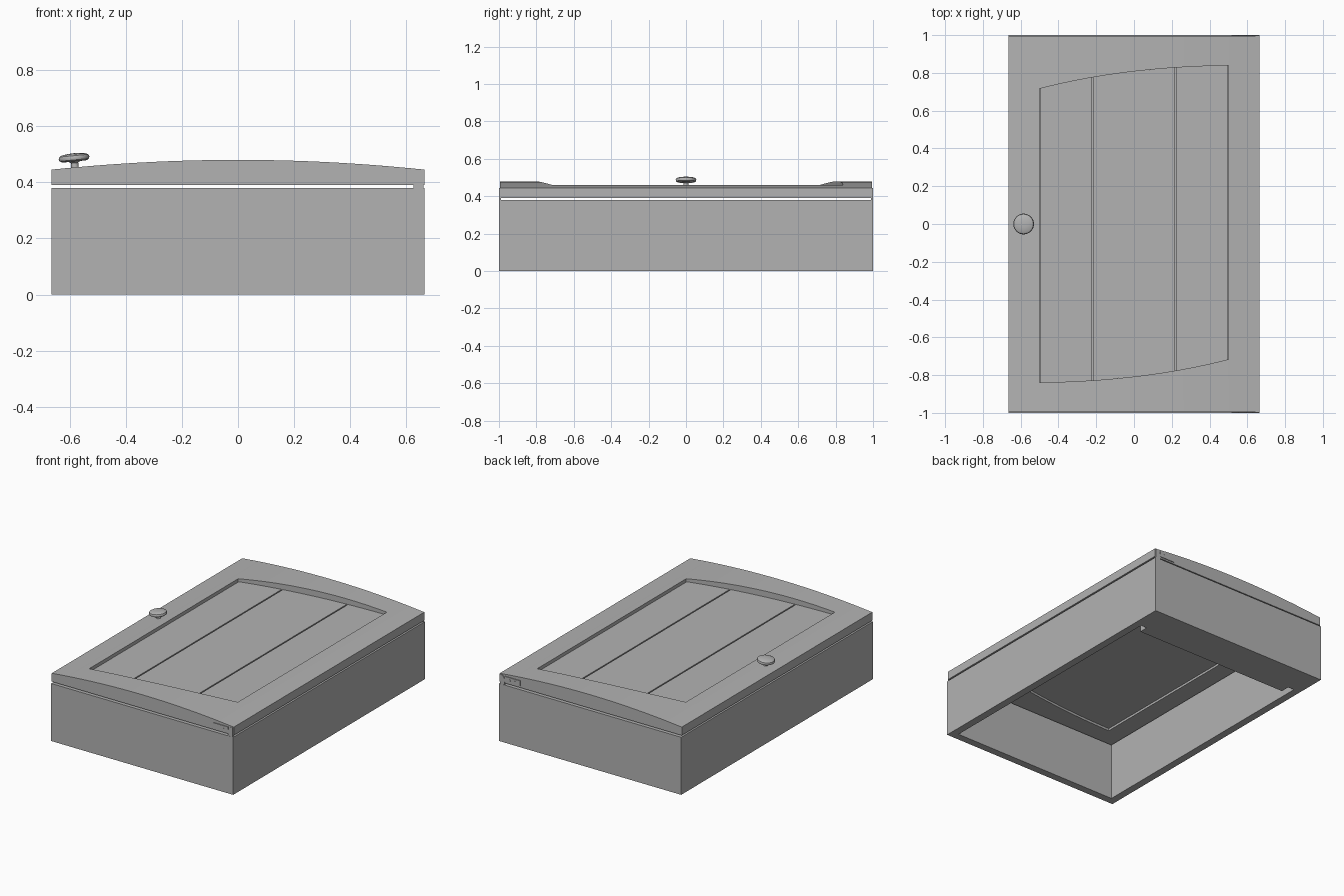
import bpy, bmesh, math
from mathutils import Matrix

if "Cube" in bpy.data.objects:
    bpy.data.objects.remove(bpy.data.objects["Cube"])

W, L = 0.665, 1.0          # half width and half length
BOX_H, DOOR_Z = 0.38, 0.39
WALL, STILE = 0.05, 0.5    # wall thickness, inner edge of stiles
END = 0.994                # half length of door

grey = bpy.data.materials.new("painted grey")
grey.diffuse_color = (0.45, 0.45, 0.45, 1)
grey.use_nodes = True
grey.node_tree.nodes["Principled BSDF"].inputs["Base Color"].default_value = grey.diffuse_color


def finish(name, bm):
    bmesh.ops.recalc_face_normals(bm, faces=bm.faces)
    me = bpy.data.meshes.new(name)
    bm.to_mesh(me)
    bm.free()
    me.materials.append(grey)
    ob = bpy.data.objects.new(name, me)
    bpy.context.collection.objects.link(ob)
    return ob


def smooth(ob, angle=35):
    bpy.ops.object.select_all(action='DESELECT')
    ob.select_set(True)
    bpy.context.view_layer.objects.active = ob
    bpy.ops.object.shade_smooth_by_angle(angle=math.radians(angle))


def box(name, x0, x1, y0, y1, z0, z1):
    bm = bmesh.new()
    bmesh.ops.create_cube(bm, size=1)
    for v in bm.verts:
        v.co = ((x0 + x1) / 2 + v.co.x * (x1 - x0),
                (y0 + y1) / 2 + v.co.y * (y1 - y0),
                (z0 + z1) / 2 + v.co.z * (z1 - z0))
    return finish(name, bm)


def prism(name, pts, axis, lo, hi):
    """Extrude a 2D outline along y or z."""
    bm = bmesh.new()
    place = (lambda p, d: (p[0], d, p[1])) if axis == 'y' else (lambda p, d: (p[0], p[1], d))
    f = bm.faces.new([bm.verts.new(place(p, lo)) for p in pts])
    new = bmesh.ops.extrude_face_region(bm, geom=[f])['geom']
    off = (0, hi - lo, 0) if axis == 'y' else (0, 0, hi - lo)
    bmesh.ops.translate(bm, vec=off, verts=[v for v in new if isinstance(v, bmesh.types.BMVert)])
    return finish(name, bm)


def crown(x):              # arched top of the door
    return 0.445 + 0.035 * (1 - (x / W) ** 2)


def edge(x):               # curved inner edge of the upper rail
    return 0.84 - 0.17 * ((W - x) / (2 * W)) ** 2.4


def loft(name, x0, x1, y_lo, y_hi, z_lo, z_hi, n):
    """Slab running along x whose sides and top follow functions of x."""
    bm = bmesh.new()
    rings = []
    for i in range(n + 1):
        x = x0 + (x1 - x0) * i / n
        a, b, h = y_lo(x), y_hi(x), z_hi(x)
        rings.append([bm.verts.new((x, y, z)) for y, z in ((a, z_lo), (b, z_lo), (b, h), (a, h))])
    for r, s in zip(rings, rings[1:]):
        for k in range(4):
            bm.faces.new((r[k], r[(k + 1) % 4], s[(k + 1) % 4], s[k]))
    bm.faces.new(rings[0])
    bm.faces.new(rings[-1])
    ob = finish(name, bm)
    smooth(ob)
    return ob


# Cabinet carcass: four walls, open at top and bottom
for s, side in ((-1, "left"), (1, "right")):
    a, b = sorted((s * W, s * (W - WALL)))
    box(side + "_wall", a, b, -L, L, 0, BOX_H)
for s, side in ((-1, "front"), (1, "back")):
    a, b = sorted((s * L, s * (L - WALL)))
    box(side + "_wall", -W + WALL, W - WALL, a, b, 0, BOX_H)

# Hanging rail with notched corners
i = W - WALL
prism("hanging_rail", [(-i, 0.95), (-i, 0.80), (-0.57, 0.80), (-0.57, 0.74),
                       (0.57, 0.74), (0.57, 0.80), (i, 0.80), (i, 0.95)], 'z', 0, 0.06)

# Door rails with curved inner edges
loft("upper_rail", -W, W, edge, lambda x: END, DOOR_Z, crown, 32)
loft("lower_rail", -W, W, lambda x: -END, lambda x: -edge(-x), DOOR_Z, crown, 32)

# Door stiles
low = lambda x: -edge(-x)
loft("left_stile", -W, -STILE, low, edge, DOOR_Z, crown, 6)
loft("right_stile", STILE, W, low, edge, DOOR_Z, crown, 6)

# Recessed panel: backing and three planks with grooves between
loft("panel_backing", -STILE, STILE, low, edge, 0.405, lambda x: 0.43, 20)
cuts = [-STILE, -0.22, 0.22, STILE]
for n, (a, b) in enumerate(zip(cuts, cuts[1:])):
    loft("plank_%d" % (n + 1), a + 0.004, b - 0.004, low, edge, 0.425, lambda x: 0.441, 12)

# Hinges on both ends of the right edge
for s, side in ((-1, "front"), (1, "back")):
    y0, y1 = sorted((s * (END - 0.004), s * 0.999))
    box(side + "_hinge_leaf", 0.515, 0.626, y0, y1, 0.40, 0.437)
    arc = [(0.661 - 0.035 * math.sin(t), 0.41 + 0.034 * math.cos(t))
           for t in (math.pi / 2 * k / 6 for k in range(7))]
    prism(side + "_hinge_arm", [(0.626, 0.375), (0.661, 0.375)] + arc, 'y', y0, y1)
    for x in (0.548, 0.59):
        bm = bmesh.new()
        bmesh.ops.create_cone(bm, cap_ends=True, segments=8, radius1=0.007, radius2=0.007,
                              depth=0.002,
                              matrix=Matrix.Translation((x, s * 0.999, 0.419))
                              @ Matrix.Rotation(math.pi / 2, 4, 'X'))
        finish(side + "_hinge_screw", bm)

# Turned knob, tilted to sit square on the arched stile
profile = [(0, -0.01), (0.014, -0.01), (0.013, 0.015), (0.02, 0.02), (0.045, 0.021),
           (0.053, 0.026), (0.055, 0.034), (0.052, 0.041), (0.042, 0.046), (0.02, 0.049), (0, 0.05)]
bm = bmesh.new()
vs = [bm.verts.new((r, 0, z)) for r, z in profile]
es = [bm.edges.new(p) for p in zip(vs, vs[1:])]
bmesh.ops.spin(bm, geom=vs + es, cent=(0, 0, 0), axis=(0, 0, 1), angle=2 * math.pi, steps=32)
bmesh.ops.remove_doubles(bm, verts=bm.verts, dist=1e-5)
bmesh.ops.transform(bm, verts=bm.verts, matrix=Matrix.Translation((-0.581, 0, 0.454))
                    @ Matrix.Rotation(math.radians(-5.5), 4, 'Y'))
smooth(finish("knob", bm), 40)
